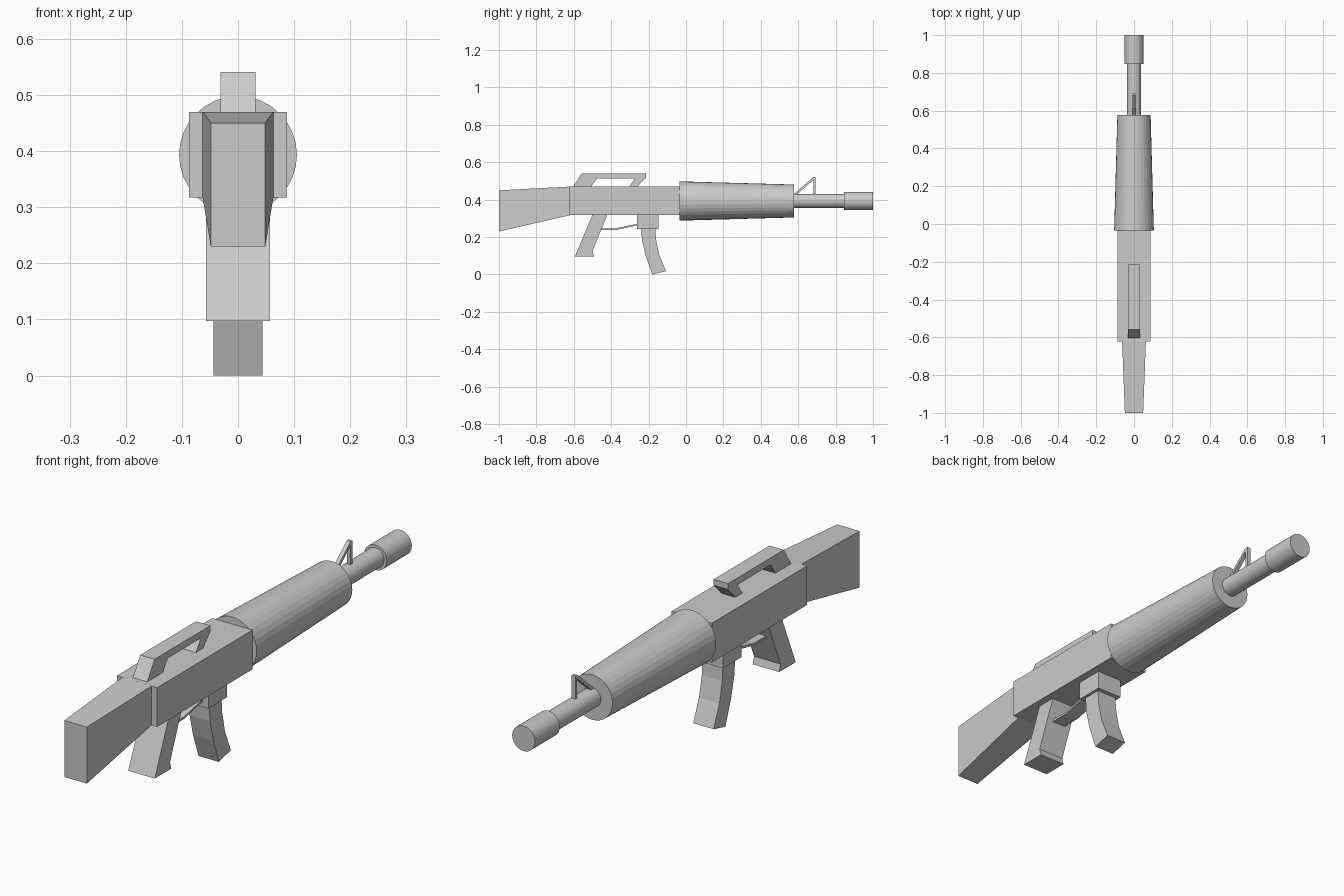
import bpy
import bmesh
from math import pi
from mathutils import Matrix, Vector

cube = bpy.data.objects.get("Cube")
if cube:
    bpy.data.objects.remove(cube)

grey = bpy.data.materials.new("light_grey")
grey.use_nodes = True
grey.diffuse_color = (0.6, 0.6, 0.6, 1)
grey.node_tree.nodes["Principled BSDF"].inputs["Base Color"].default_value = (0.6, 0.6, 0.6, 1)

AXIS_Z = 0.393


def finish(name, bm):
    bmesh.ops.recalc_face_normals(bm, faces=bm.faces)
    mesh = bpy.data.meshes.new(name)
    bm.to_mesh(mesh)
    bm.free()
    mesh.materials.append(grey)
    obj = bpy.data.objects.new(name, mesh)
    bpy.context.collection.objects.link(obj)
    return obj


def slab(name, profile, half):
    """Extrude a side profile of (y, z) points across the width."""
    bm = bmesh.new()
    face = bm.faces.new([bm.verts.new((-half, y, z)) for y, z in profile])
    ext = bmesh.ops.extrude_face_region(bm, geom=[face])
    verts = [v for v in ext["geom"] if isinstance(v, bmesh.types.BMVert)]
    bmesh.ops.translate(bm, verts=verts, vec=Vector((2 * half, 0, 0)))
    return finish(name, bm)


def box(name, y0, y1, z0, z1, half):
    return slab(name, [(y0, z0), (y1, z0), (y1, z1), (y0, z1)], half)


def tube(name, y0, y1, r0, r1, sides=32):
    """Round part along the barrel axis, from radius r0 to r1."""
    bm = bmesh.new()
    turn = Matrix.Translation((0, (y0 + y1) / 2, AXIS_Z)) @ Matrix.Rotation(-pi / 2, 4, "X")
    bmesh.ops.create_cone(bm, cap_ends=True, segments=sides, radius1=r0,
                          radius2=r1, depth=y1 - y0, matrix=turn)
    return finish(name, bm)


# Stock, narrowing towards the butt
stock = slab("stock", [(-1, 0.23), (-0.62, 0.317), (-0.62, 0.47), (-1, 0.45)], 0.063)
for v in stock.data.vertices:
    if v.co.y < -0.9:
        v.co.x *= 0.77

# Body and round parts
box("receiver", -0.622, -0.035, 0.317, 0.47, 0.087)
tube("handguard", -0.035, 0.578, 0.105, 0.088)
tube("barrel", 0.57, 0.85, 0.038, 0.038)
tube("muzzle", 0.846, 1.0, 0.049, 0.049)

# Carry handle
slab("carry_handle", [(-0.604, 0.468), (-0.558, 0.541), (-0.214, 0.541), (-0.214, 0.518),
                      (-0.262, 0.468), (-0.305, 0.468), (-0.273, 0.514), (-0.476, 0.514),
                      (-0.508, 0.468)], 0.031)

# Grip, trigger guard and magazine
slab("grip", [(-0.5, 0.32), (-0.594, 0.097), (-0.492, 0.097), (-0.5, 0.125),
              (-0.42, 0.32)], 0.057)
slab("trigger_guard", [(-0.46, 0.238), (-0.375, 0.238), (-0.255, 0.264), (-0.255, 0.272),
                       (-0.375, 0.247), (-0.46, 0.247)], 0.03)
box("magazine_well", -0.262, -0.147, 0.243, 0.32, 0.056)
slab("magazine", [(-0.24, 0.25), (-0.235, 0.18), (-0.214, 0.095), (-0.18, 0), (-0.107, 0.018),
                  (-0.143, 0.105), (-0.16, 0.185), (-0.165, 0.25)], 0.044)

# Front sight: upright post with a sloping brace
slab("front_sight", [(0.575, 0.428), (0.68, 0.52), (0.692, 0.52), (0.692, 0.425),
                     (0.681, 0.425), (0.681, 0.505), (0.593, 0.428)], 0.008)
